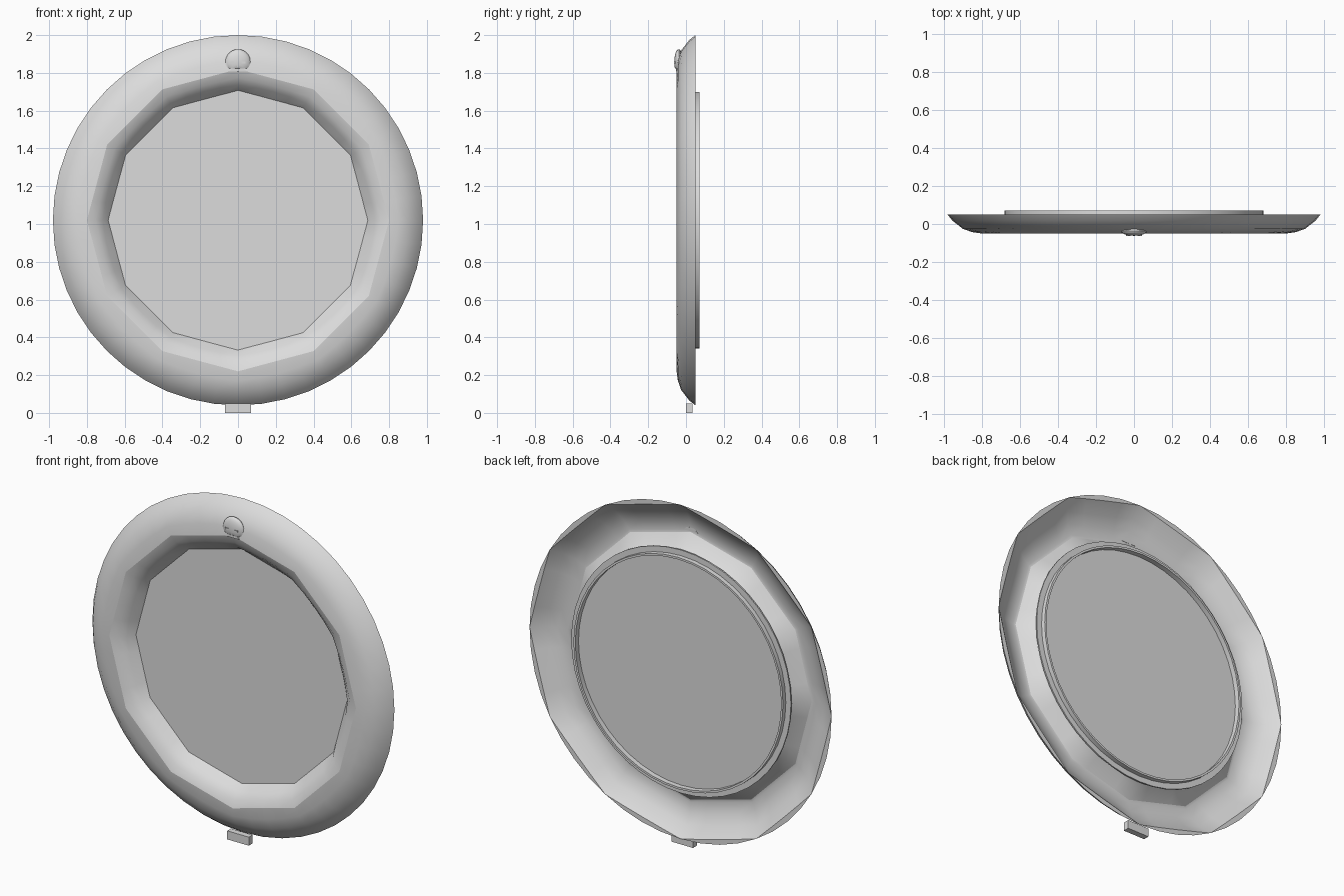
import bpy, bmesh, math
from mathutils import Matrix, Vector

if "Cube" in bpy.data.objects:
    bpy.data.objects.remove(bpy.data.objects["Cube"])

CZ = 1.02   # height of the ring centre
N = 48      # segments of the round parts


def material(name, v):
    m = bpy.data.materials.new(name)
    m.diffuse_color = (v, v, v, 1)
    m.use_nodes = True
    m.node_tree.nodes["Principled BSDF"].inputs["Base Color"].default_value = m.diffuse_color
    return m


GREY = material("pale grey", 0.72)


def finish(name, bm, angle=None):
    me = bpy.data.meshes.new(name)
    bm.to_mesh(me)
    bm.free()
    me.materials.append(GREY)
    ob = bpy.data.objects.new(name, me)
    bpy.context.collection.objects.link(ob)
    if angle:
        bpy.ops.object.select_all(action='DESELECT')
        ob.select_set(True)
        bpy.context.view_layer.objects.active = ob
        bpy.ops.object.shade_smooth_by_angle(angle=math.radians(angle))
    return ob


def radius(r, a, poly):
    """Radius at angle a, blended from circle (0) to twelve-sided (1)."""
    step = math.pi / 6
    chord = math.cos(step / 2) / math.cos(a % step - step / 2)
    return r * (1 + poly * (chord - 1))


def loft(name, rings, angle):
    """Closed ring profile; entries are (radius, y, polygon blend)."""
    bm = bmesh.new()
    loops = []
    for r, y, poly in rings:
        loop = []
        for i in range(N):
            a = 2 * math.pi * i / N
            q = radius(r, a + 1e-7, poly)
            loop.append(bm.verts.new((q * math.cos(a), y, CZ + q * math.sin(a))))
        loops.append(loop)
    for p, q in zip(loops, loops[1:] + loops[:1]):
        for i in range(N):
            j = (i + 1) % N
            bm.faces.new((p[i], p[j], q[j], q[i]))
    bmesh.ops.recalc_face_normals(bm, faces=bm.faces)
    return finish(name, bm, angle)


def disc(name, r, y0, y1):
    bm = bmesh.new()
    bmesh.ops.create_cone(bm, cap_ends=True, segments=N, radius1=r, radius2=r,
                          depth=y1 - y0,
                          matrix=Matrix.Translation((0, (y0 + y1) / 2, CZ))
                          @ Matrix.Rotation(math.pi / 2, 4, 'X'))
    return finish(name, bm, 30)


def box(name, lo, hi):
    lo, hi = Vector(lo), Vector(hi)
    bm = bmesh.new()
    bmesh.ops.create_cube(bm, size=1, matrix=Matrix.Translation((lo + hi) / 2)
                          @ Matrix.Diagonal((*(hi - lo), 1)))
    return finish(name, bm)


# Dished frame: round rim, twelve-sided ridge and rounded lip, hollow back
loft("frame", [(0.98, 0.05, 0), (0.955, 0.018, 0), (0.90, -0.025, 0),
               (0.85, -0.043, 0.4), (0.80, -0.05, 1), (0.755, -0.036, 0.8),
               (0.715, -0.008, 0.4), (0.686, 0.038, 1), (0.695, 0.042, 1),
               (0.725, 0.0, 0.8), (0.785, -0.043, 1), (0.80, -0.046, 1),
               (0.86, -0.034, 1), (0.92, -0.006, 1), (0.98, 0.05, 0.9)], 25)

# Panel filling the opening, with a raised rim on its back
disc("panel", 0.70, 0.036, 0.042)
loft("panel_rim", [(0.713, 0.038, 0), (0.713, 0.046, 0), (0.68, 0.046, 0),
                   (0.68, 0.072, 0), (0.668, 0.072, 0), (0.668, 0.038, 0)], 30)

# Foot tab under the rim
box("foot_tab", (-0.07, 0.0, 0.0), (0.07, 0.035, 0.05))

# Small domed ornament with a flat lower edge at the top of the frame
bm = bmesh.new()
bmesh.ops.create_uvsphere(bm, u_segments=24, v_segments=12, radius=1,
                          matrix=Matrix.Translation((0, -0.038, 1.858))
                          @ Matrix.Diagonal((0.067, 0.024, 0.067, 1))
                          @ Matrix.Rotation(math.pi / 2, 4, 'X'))
for v in bm.verts:
    v.co.z = max(v.co.z, 1.822)
    v.co.y = min(v.co.y, -0.046 + 0.25 * max(0, v.co.z - 1.84))
finish("ornament", bm, 40)

# Flared neck joining the ornament to the ridge
bm = bmesh.new()
pts = [(-0.025, 1.83), (0.025, 1.83), (0.045, 1.808), (-0.045, 1.808)]
f = bm.faces.new([bm.verts.new((x, -0.054, z)) for x, z in pts])
ext = bmesh.ops.extrude_face_region(bm, geom=[f])
bmesh.ops.translate(bm, vec=(0, 0.011, 0),
                    verts=[g for g in ext["geom"] if isinstance(g, bmesh.types.BMVert)])
bmesh.ops.recalc_face_normals(bm, faces=bm.faces)
finish("ornament_neck", bm)

# Two small slits on the ornament
for side, s in (("left", -1), ("right", 1)):
    box("slit_" + side, (s * 0.03 - 0.011, -0.063, 1.851),
        (s * 0.03 + 0.011, -0.056, 1.861))
